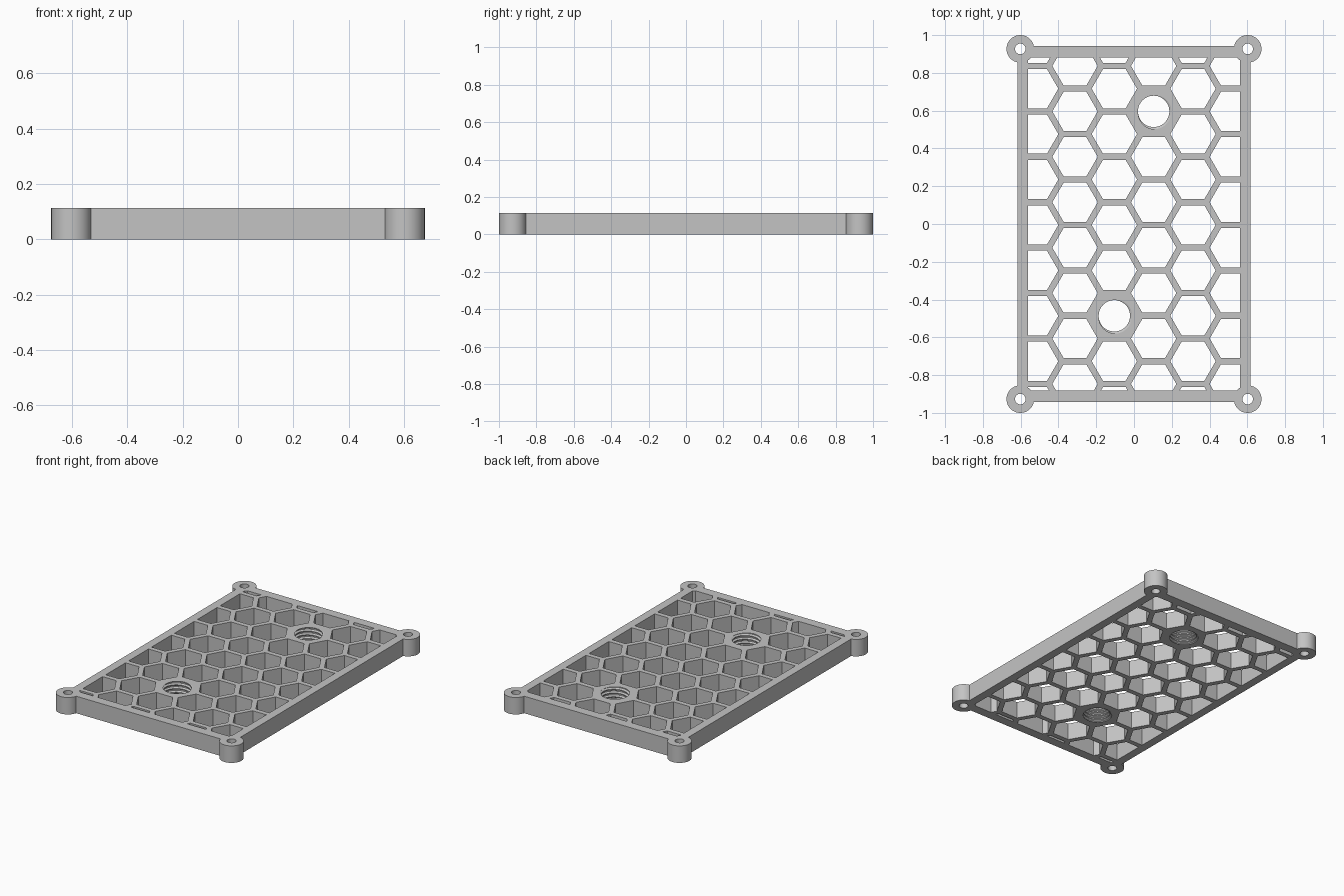
import bpy, bmesh, math
from mathutils import Matrix, Vector

old = bpy.data.objects.get("Cube")
if old:
    bpy.data.objects.remove(old, do_unlink=True)

H = 0.113                                   # plate thickness
OUT, INN = (0.616, 0.943), (0.56, 0.881)    # half sizes of the frame
BOSS, BOSS_R, BOLT_R = (0.602, 0.927), 0.073, 0.028
PITCH, HEX_R = 0.2405, 0.12                 # lattice spacing and cell radius
COL = PITCH * math.sqrt(3) / 2
THREADED = [(2, 3), (3, 6)]                 # column, row of the filled cells

grey = bpy.data.materials.new("grey_plastic")
grey.use_nodes = True
grey.diffuse_color = (0.55, 0.55, 0.55, 1)
grey.node_tree.nodes["Principled BSDF"].inputs["Base Color"].default_value = grey.diffuse_color


def make(name, bm):
    bmesh.ops.recalc_face_normals(bm, faces=bm.faces)
    me = bpy.data.meshes.new(name)
    bm.to_mesh(me)
    bm.free()
    me.materials.append(grey)
    ob = bpy.data.objects.new(name, me)
    bpy.context.collection.objects.link(ob)
    return ob


def prism(bm, x, y, r, sides, depth, turn=0):
    m = Matrix.Translation((x, y, H / 2)) @ Matrix.Rotation(turn, 4, "Z")
    bmesh.ops.create_cone(bm, cap_ends=True, segments=sides, radius1=r,
                          radius2=r, depth=depth, matrix=m)


def combine(target, tool, operation):
    tool.hide_render = True
    mod = target.modifiers.new(operation.lower(), "BOOLEAN")
    mod.object, mod.operation, mod.solver = tool, operation, "EXACT"
    bpy.context.view_layer.objects.active = target
    bpy.ops.object.modifier_apply(modifier=mod.name)
    bpy.data.objects.remove(tool, do_unlink=True)


def cell(c, r):
    return (c - 2.5) * COL, -0.005 + (r - 4 + 0.5 * (c % 2)) * PITCH


def cell_centre(c, r):
    return cell(c, r)


# Solid plate
bm = bmesh.new()
bmesh.ops.create_cube(bm, size=1, matrix=Matrix.Translation((0, 0, H / 2))
                      @ Matrix.Diagonal((2 * OUT[0], 2 * OUT[1], H, 1)))
plate = make("honeycomb_plate", bm)

# Hexagonal openings, trimmed to the inside of the frame
bm = bmesh.new()
for c in range(6):
    for r in range(-1, 10):
        if (c, r + 0) not in [(2, 2), (3, 6)]:
            prism(bm, *cell_centre(c, r), HEX_R, 6, 3 * H, math.pi / 6)
for axis in (0, 1):
    for s in (-1, 1):
        n = Vector((0, 0, 0))
        n[axis] = s
        bmesh.ops.bisect_plane(bm, geom=bm.verts[:] + bm.edges[:] + bm.faces[:],
                               plane_co=n * INN[axis], plane_no=n, clear_outer=True)
        bmesh.ops.holes_fill(bm, edges=[e for e in bm.edges if e.is_boundary], sides=0)
combine(plate, make("hex_cutter", bm), "DIFFERENCE")

# Corner bosses with bolt holes
for name, radius, depth, op in (("corner_bosses", BOSS_R, H, "UNION"),
                                ("bolt_cutter", BOLT_R, 3 * H, "DIFFERENCE")):
    bm = bmesh.new()
    for sx in (-1, 1):
        for sy in (-1, 1):
            prism(bm, sx * BOSS[0], sy * BOSS[1], radius, 64, depth)
    combine(plate, make(name, bm), op)


# Threaded sockets: a helical rod is cut out of each filled cell
def thread_rod(x, y, pitch=0.025, turns=9, n=48):
    profile = (0.083, 0.083, 0.095, 0.095)
    k, m, z0 = len(profile), turns * len(profile), -2 * pitch
    bm = bmesh.new()
    v = {}
    for i in range(n):
        a = math.tau * i / n
        for j in range(m + 1):
            rad = profile[j % k]
            v[i, j] = bm.verts.new((x + rad * math.cos(a), y + rad * math.sin(a),
                                    z0 + pitch * (j / k + i / n)))
    for i in range(n):
        last = i == n - 1
        for j in range(m - k if last else m):
            p, q = ((0, j + k), (0, j + k + 1)) if last else ((i + 1, j), (i + 1, j + 1))
            bm.faces.new((v[i, j], v[p], v[q], v[i, j + 1]))
    low = [v[i, 0] for i in range(n)] + [v[0, j] for j in range(k, 0, -1)]
    high = [v[i, m] for i in range(n)] + [v[n - 1, j] for j in range(m - 1, m - k - 1, -1)]
    for loop, z in ((low, z0 + pitch / 2), (high, z0 + pitch * (turns + 0.5))):
        tip = bm.verts.new((x, y, z))
        for a, b in zip(loop, loop[1:] + loop[:1]):
            bm.faces.new((a, b, tip))
    return make("thread_cutter", bm)


for c, r in [(2, 2), (3, 6)]:
    combine(plate, thread_rod(*cell_centre(c, r)), "DIFFERENCE")

# Smooth round walls, crisp edges
plate.select_set(True)
bpy.context.view_layer.objects.active = plate
bpy.ops.object.shade_smooth_by_angle(angle=math.radians(25))
